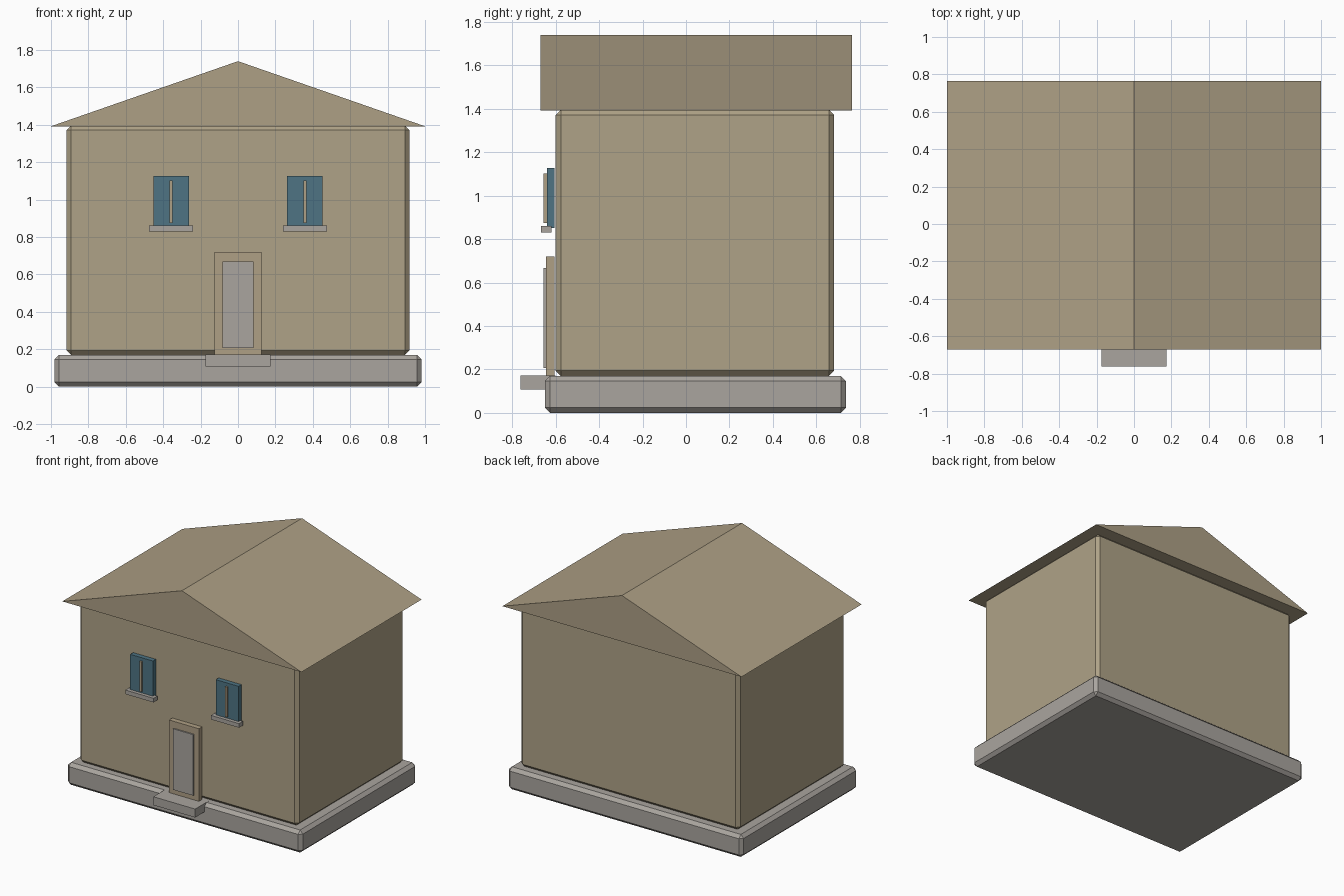
import bpy
import bmesh

cube = bpy.data.objects.get("Cube")
if cube:
    bpy.data.objects.remove(cube, do_unlink=True)


def material(name, r, g, b):
    m = bpy.data.materials.new(name)
    m.use_nodes = True
    m.diffuse_color = (r, g, b, 1)
    bsdf = next(n for n in m.node_tree.nodes if n.type == "BSDF_PRINCIPLED")
    bsdf.inputs["Base Color"].default_value = (r, g, b, 1)
    bsdf.inputs["Roughness"].default_value = 0.8
    return m


plaster = material("tan plaster", 0.43, 0.365, 0.243)
roofing = material("tan roofing", 0.42, 0.35, 0.235)
stone = material("grey stone", 0.40, 0.375, 0.345)
timber = material("tan timber", 0.43, 0.35, 0.235)
glass = material("blue glass", 0.077, 0.175, 0.23)


def add_object(name, bm, mat):
    bmesh.ops.recalc_face_normals(bm, faces=bm.faces)
    mesh = bpy.data.meshes.new(name)
    bm.to_mesh(mesh)
    bm.free()
    mesh.materials.append(mat)
    obj = bpy.data.objects.new(name, mesh)
    bpy.context.collection.objects.link(obj)
    return obj


def box(name, mat, xs, ys, zs, bevel=0):
    """Box between the given limits, with optional chamfered edges."""
    bm = bmesh.new()
    bmesh.ops.create_cube(bm, size=1)
    for v in bm.verts:
        for axis, (low, high) in enumerate((xs, ys, zs)):
            v.co[axis] = high if v.co[axis] > 0 else low
    obj = add_object(name, bm, mat)
    if bevel:
        mod = obj.modifiers.new("chamfer", "BEVEL")
        mod.width = bevel
        mod.segments = 1
    return obj


# Plinth and walls
box("plinth", stone, (-0.982, 0.982), (-0.65, 0.737), (0, 0.17), 0.024)
box("walls", plaster, (-0.916, 0.916), (-0.6, 0.682), (0.17, 1.395), 0.024)

# Gabled roof: a triangular profile extruded from front to back
bm = bmesh.new()
profile = [(-1, 1.392), (1, 1.392), (0, 1.74)]
gable = bm.faces.new([bm.verts.new((x, -0.67, z)) for x, z in profile])
extruded = bmesh.ops.extrude_face_region(bm, geom=[gable], use_keep_orig=True)
back = [g for g in extruded["geom"] if isinstance(g, bmesh.types.BMVert)]
bmesh.ops.translate(bm, verts=back, vec=(0, 1.435, 0))
add_object("roof", bm, roofing)

# Doorway
box("door_frame", timber, (-0.125, 0.125), (-0.645, -0.606), (0.17, 0.72))
box("door", stone, (-0.084, 0.084), (-0.655, -0.64), (0.207, 0.668))
box("door_step", stone, (-0.175, 0.175), (-0.762, -0.6), (0.107, 0.171))

# A window on each side of the door
for side, x in (("right", -0.358), ("left", 0.358)):
    def span(half):
        return (x - half, x + half)

    box(side + "_window_pane", glass, span(0.095), (-0.641, -0.606), (0.85, 1.127))
    box(side + "_window_mullion", timber, span(0.008), (-0.655, -0.64), (0.875, 1.102))
    box(side + "_window_sill", stone, span(0.118), (-0.667, -0.62), (0.83, 0.861))
